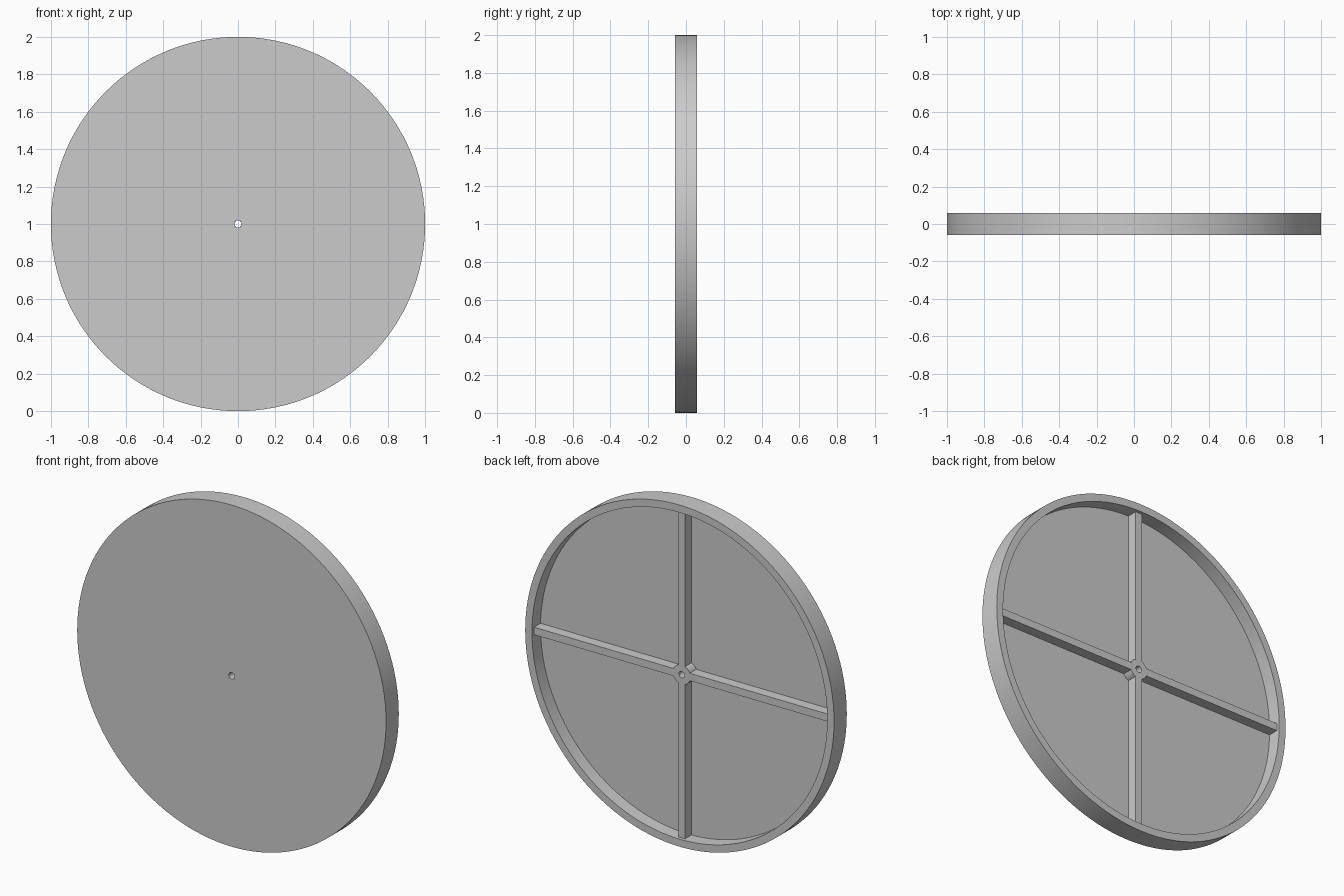
import bpy
import bmesh
import math
from mathutils import Matrix, Vector

cube = bpy.data.objects.get("Cube")
if cube:
    bpy.data.objects.remove(cube, do_unlink=True)

grey = bpy.data.materials.new("plain grey")
grey.use_nodes = True
colour = (0.6, 0.6, 0.6, 1)
grey.diffuse_color = colour
grey.node_tree.nodes["Principled BSDF"].inputs["Base Color"].default_value = colour

CENTRE = Vector((0, 0, 1))
HALF = 0.059           # half the depth of the dish
FLOOR = -0.02          # inner face of the front plate
RIB_TOP = 0.04         # back face of the ribs and hub
INNER, HUB, HOLE = 0.956, 0.057, 0.019


def finish(name, bm):
    bmesh.ops.recalc_face_normals(bm, faces=bm.faces)
    mesh = bpy.data.meshes.new(name)
    bm.to_mesh(mesh)
    bm.free()
    mesh.materials.append(grey)
    obj = bpy.data.objects.new(name, mesh)
    obj.location = CENTRE
    bpy.context.collection.objects.link(obj)
    return obj


def lathe(name, profile, steps):
    """Spin a closed (radius, y) profile around the y axis."""
    bm = bmesh.new()
    rings = []
    for i in range(steps):
        a = math.tau * i / steps
        rings.append([bm.verts.new((r * math.cos(a), y, r * math.sin(a)))
                      for r, y in profile])
    n = len(profile)
    for i in range(steps):
        here, after = rings[i], rings[(i + 1) % steps]
        for j in range(n):
            k = (j + 1) % n
            bm.faces.new((here[j], here[k], after[k], after[j]))
    obj = finish(name, bm)
    bpy.ops.object.select_all(action="DESELECT")
    obj.select_set(True)
    bpy.context.view_layer.objects.active = obj
    bpy.ops.object.shade_smooth_by_angle(angle=math.radians(30))
    return obj


# Round plate with a raised rim and a centre hole
lathe("dish", [(HOLE, -HALF), (1, -HALF), (1, HALF), (INNER, HALF),
               (INNER, FLOOR), (HOLE, FLOOR)], 128)

# Hub around the hole
lathe("hub", [(HOLE, FLOOR), (HUB, FLOOR), (HUB, RIB_TOP), (HOLE, RIB_TOP)], 48)

# Four ribs from the hub to the rim
start, end, width = 0.051, INNER + 0.004, 0.044
for i, side in enumerate(("left", "top", "right", "bottom")):
    bm = bmesh.new()
    size = Matrix.Diagonal((end - start, RIB_TOP - FLOOR, width, 1))
    place = Matrix.Translation(((start + end) / 2, (RIB_TOP + FLOOR) / 2, 0))
    turn = Matrix.Rotation(-i * math.pi / 2, 4, "Y")
    bmesh.ops.create_cube(bm, size=1, matrix=turn @ place @ size)
    finish(side + "_rib", bm)
